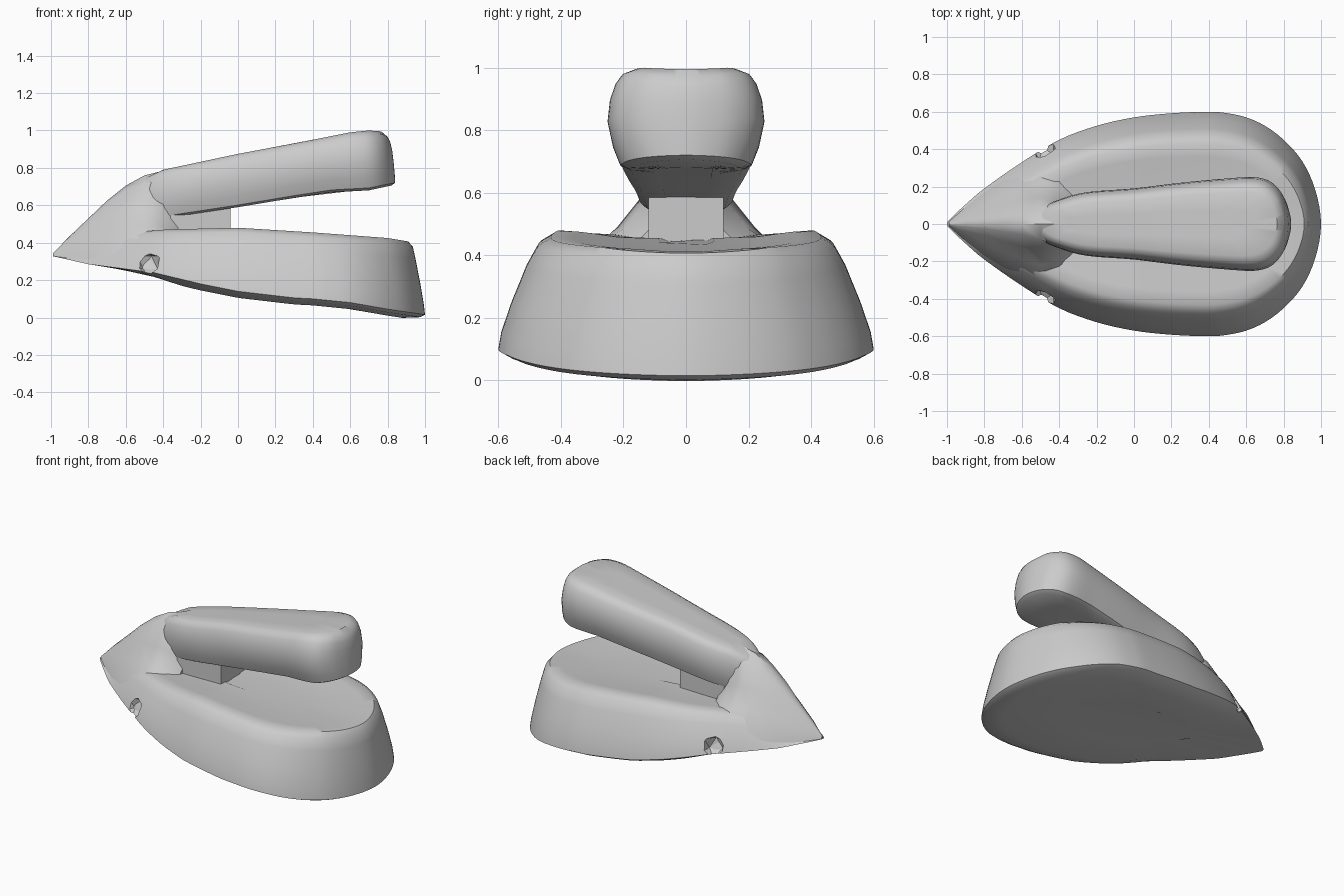
import bpy, bmesh
from mathutils import Vector

if "Cube" in bpy.data.objects:
    bpy.data.objects.remove(bpy.data.objects["Cube"])


def lerp(table, x):
    """Piecewise linear lookup of (x, value) pairs."""
    if x <= table[0][0]:
        return table[0][1]
    for (x0, v0), (x1, v1) in zip(table, table[1:]):
        if x <= x1:
            return v0 + (v1 - v0) * (x - x0) / (x1 - x0)
    return table[-1][1]


def spline(pts, n=4):
    """Catmull-Rom through points, mirrored in the second axis at the ends."""
    p = [Vector(q) for q in pts]
    p = [Vector((p[1].x, -p[1].y))] + p + [Vector((p[-2].x, -p[-2].y))]
    out = []
    for a, b, c, d in zip(p, p[1:], p[2:], p[3:]):
        for i in range(n):
            t = i / n
            out.append(0.5 * (2 * b + (c - a) * t + (2 * a - 5 * b + 4 * c - d) * t * t
                              + (3 * b - a - 3 * c + d) * t ** 3))
    return out + [p[-2]]


def loft(name, rings, angle=0.7):
    """Skin closed rings and cap both ends."""
    bm = bmesh.new()
    vr = [[bm.verts.new(v) for v in r] for r in rings]
    n = len(vr[0])
    for a, b in zip(vr, vr[1:]):
        for i in range(n):
            j = (i + 1) % n
            bm.faces.new((a[i], a[j], b[j], b[i]))
    bm.faces.new(vr[0][::-1])
    bm.faces.new(vr[-1])
    bmesh.ops.recalc_face_normals(bm, faces=bm.faces)
    me = bpy.data.meshes.new(name)
    bm.to_mesh(me)
    bm.free()
    ob = bpy.data.objects.new(name, me)
    bpy.context.collection.objects.link(ob)
    bpy.ops.object.select_all(action='DESELECT')
    ob.select_set(True)
    bpy.context.view_layer.objects.active = ob
    bpy.ops.object.shade_smooth_by_angle(angle=angle)
    return ob


def layer(outline, front, rear, ys, z):
    """Horizontal ring: outline stretched to front..rear in x, ys in y."""
    x0, x1 = outline[0].x, outline[-1].x
    half = [(front + (p.x - x0) / (x1 - x0) * (rear - front), max(p.y, 0) * ys) for p in outline]
    full = half + [(x, -y) for x, y in half[-2:0:-1]]
    return [(x, y, z(x)) for x, y in full]


# Body: teardrop soleplate with a slight belly, rising to an inset deck
foot = spline([(-1, 0), (-.98, .03), (-.9, .105), (-.8, .19), (-.6, .33), (-.4, .45), (-.2, .525),
               (0, .57), (.2, .592), (.4, .6), (.5, .592), (.6, .57), (.7, .525), (.8, .45),
               (.9, .335), (.97, .18), (1, 0)])
edge = [(-1, .33), (-.8, .285), (-.45, .24), (-.2, .18), (0, .14), (.3, .105), (.4, .1),
        (.6, .08), (.8, .045), (1, .015)]
deck = [(-1, .335), (-.8, .4), (-.6, .45), (-.4, .47), (0, .48), (.4, .455), (.8, .425), (.92, .405)]
belly = [(-.7, 0), (-.3, 1)]


def between(t, drop=0):
    return lambda x: lerp(edge, x) * (1 - t) + lerp(deck, x) * t - drop * lerp(belly, x)


body = loft("body", [layer(foot, *a, between(*b)) for a, b in [
    ((-.5, .5, .4), (0, .02)), ((-.85, .88, .8), (0, .035)), ((-.96, .975, .95), (0, .017)),
    ((-1, 1, 1), (0, 0)), ((-.985, .993, .985), (.15, 0)), ((-.96, .975, .93), (.42, 0)),
    ((-.92, .95, .85), (.75, 0)), ((-.89, .935, .79), (.93, 0)), ((-.86, .91, .72), (1, 0)),
    ((-.78, .85, .6), (1, .005)), ((-.6, .7, .4), (1, .02)), ((-.4, .4, .15), (1, .025))]])

# Small dents on both flanks, near the nose
for s in (-1, 1):
    bpy.ops.mesh.primitive_ico_sphere_add(subdivisions=1, radius=.075, location=(-.485, s * .41, .295))
    cut = bpy.context.object
    cut.name = "dent_cutter_" + ("left" if s < 0 else "right")
    cut.hide_render = True
    cut.hide_viewport = True
    cut.display_type = 'WIRE'
    m = body.modifiers.new("dent", 'BOOLEAN')
    m.operation = 'DIFFERENCE'
    m.object = cut

# Nose: tent-shaped sections sweeping from the tip up into the handle
sections = [
    (-.99, [(.012, .328), (.01, .33), (.008, .334), (.006, .338), (.003, .342), (0, .343)]),
    (-.9, [(.095, .308), (.08, .34), (.06, .375), (.04, .405), (.015, .432), (0, .435)]),
    (-.8, [(.18, .287), (.15, .36), (.105, .42), (.06, .48), (.025, .52), (0, .53)]),
    (-.7, [(.25, .275), (.21, .38), (.15, .46), (.09, .54), (.04, .61), (0, .625)]),
    (-.6, [(.31, .27), (.26, .38), (.19, .48), (.12, .58), (.055, .68), (0, .705)]),
    (-.5, [(.36, .26), (.31, .4), (.22, .49), (.14, .59), (.085, .72), (0, .76)]),
    (-.4, [(.38, .25), (.32, .4), (.2, .485), (.13, .57), (.1, .73), (0, .785)]),
    (-.32, [(.36, .24), (.28, .37), (.18, .42), (.1, .5), (.07, .6), (0, .65)]),
]
loft("nose", [[(x, y, z) for y, z in h] + [(x, -y, z) for y, z in h[-2::-1]]
              for x, h in sections])

# Handle: rounded bar rising towards the rear
grip = spline([(-.55, 0), (-.5, .08), (-.4, .13), (-.25, .17), (0, .19), (.25, .22), (.5, .243),
               (.65, .25), (.74, .225), (.8, .16), (.83, .08), (.84, 0)])
under = [(-.55, .53), (-.4, .53), (-.2, .56), (0, .59), (.3, .64), (.5, .67), (.7, .68), (.84, .71)]
over = [(-.55, .72), (-.4, .79), (0, .875), (.4, .95), (.6, .99), (.7, 1), (.77, .995), (.84, .96)]


def level(t):
    return lambda x: lerp(under, x) * (1 - t) + lerp(over, x) * t


loft("handle", [layer(grip, *a, level(t)) for *a, t in [
    (-.45, .7, .35, 0), (-.53, .82, .72, 0), (-.54, .84, .84, .04), (-.55, .838, .93, .22),
    (-.55, .832, 1, .48), (-.55, .825, .97, .7), (-.54, .815, .9, .86), (-.53, .8, .82, .95),
    (-.5, .765, .68, 1), (-.4, .6, .3, 1)]])

# Post joining deck and handle
post = [(-.36, -.12), (-.04, -.12), (-.04, .12), (-.36, .12)]
loft("post", [[(x, y, z) for x, y in post] for z in (.44, .595)], 0.5)
